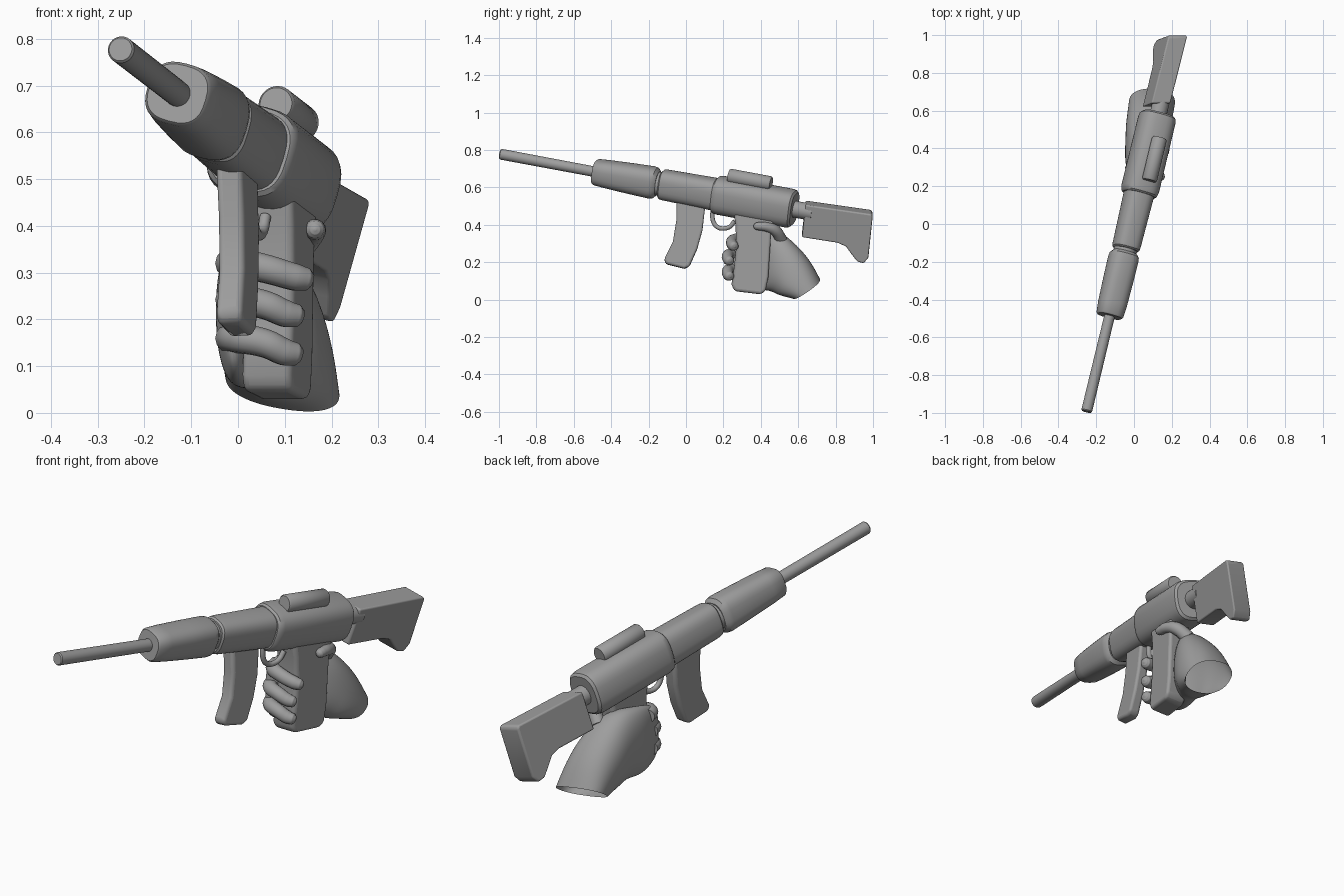
import bpy, bmesh, math
from mathutils import Vector

if "Cube" in bpy.data.objects:
    bpy.data.objects.remove(bpy.data.objects["Cube"])

# Gun axis: x and z as functions of y
def axis(y):
    return Vector((-0.012 + 0.241 * y, y, 0.592 - 0.187 * y))

D = Vector((0.241, 1, -0.187)).normalized()
ROLL = 0.25
U0 = D.cross(Vector((0, 0, 1))).normalized()
W0 = U0.cross(D)
U = U0 * math.cos(ROLL) - W0 * math.sin(ROLL)
W = U0 * math.sin(ROLL) + W0 * math.cos(ROLL)

# Dark grey used on every part
grey = bpy.data.materials.new("dark_grey")
grey.diffuse_color = (0.34, 0.34, 0.34, 1)
grey.use_nodes = True
grey.node_tree.nodes["Principled BSDF"].inputs["Base Color"].default_value = grey.diffuse_color


def shade(ob, angle):
    ob.data.materials.clear()
    ob.data.materials.append(grey)
    bpy.ops.object.select_all(action='DESELECT')
    ob.select_set(True)
    bpy.context.view_layer.objects.active = ob
    bpy.ops.object.shade_smooth_by_angle(angle=math.radians(angle))


def finish(bm, name, angle=35):
    bmesh.ops.recalc_face_normals(bm, faces=bm.faces)
    me = bpy.data.meshes.new(name)
    bm.to_mesh(me)
    bm.free()
    ob = bpy.data.objects.new(name, me)
    bpy.context.collection.objects.link(ob)
    shade(ob, angle)
    return ob


def loft(name, rings, cap_start=True, cap_end=True, angle=35):
    bm = bmesh.new()
    vr = [[bm.verts.new(p) for p in r] for r in rings]
    n = len(vr[0])
    for a, b in zip(vr, vr[1:]):
        for i in range(n):
            j = (i + 1) % n
            bm.faces.new((a[i], a[j], b[j], b[i]))
    if cap_start:
        bm.faces.new(vr[0])
    if cap_end:
        bm.faces.new(vr[-1])
    return finish(bm, name, angle)


def ring(c, a, b, power=2.0, n=32):
    # superellipse around c spanned by half-vectors a and b
    out = []
    for i in range(n):
        t = 2 * math.pi * i / n
        co, si = math.cos(t), math.sin(t)
        out.append(c + a * math.copysign(abs(co) ** (2 / power), co)
                   + b * math.copysign(abs(si) ** (2 / power), si))
    return out


def barrel_part(name, sections, power=2.0, offset=Vector()):
    # sections: (y, half width, half height) along the gun axis
    return loft(name, [ring(axis(y) + offset, U * w, W * h, power) for y, w, h in sections])


def plate(name, pts, thick, roll=0.0, shift=0.0, bevel=0.015):
    # side profile (y, z) given thickness, sheared onto the gun axis and rolled
    bm = bmesh.new()
    f = bm.faces.new([bm.verts.new((-thick / 2, y, z)) for y, z in pts])
    ext = bmesh.ops.extrude_face_region(bm, geom=[f])
    for v in ext['geom']:
        if isinstance(v, bmesh.types.BMVert):
            v.co.x += thick
    for v in bm.verts:
        a, x = axis(v.co.y), v.co.x
        v.co.x += a.x + shift + roll * (v.co.z - a.z)
        v.co.z -= roll * x
    ob = finish(bm, name)
    m = ob.modifiers.new("bevel", 'BEVEL')
    m.width, m.segments, m.limit_method = bevel, 4, 'ANGLE'
    m.angle_limit = math.radians(35)
    return ob


def tube(name, pts, radius, radii=None):
    cu = bpy.data.curves.new(name, 'CURVE')
    cu.dimensions = '3D'
    cu.bevel_depth, cu.bevel_resolution, cu.resolution_u = radius, 4, 8
    cu.use_fill_caps = True
    sp = cu.splines.new('BEZIER')
    sp.bezier_points.add(len(pts) - 1)
    for i, (bp, p) in enumerate(zip(sp.bezier_points, pts)):
        bp.co = p
        bp.handle_left_type = bp.handle_right_type = 'AUTO'
        bp.radius = radii[i] if radii else 1
    ob = bpy.data.objects.new(name, cu)
    bpy.context.collection.objects.link(ob)
    bpy.ops.object.select_all(action='DESELECT')
    ob.select_set(True)
    bpy.context.view_layer.objects.active = ob
    bpy.ops.object.convert(target='MESH')
    shade(bpy.context.object, 60)


# Barrel, handguard, receiver and stock tube
barrel_part("barrel", [(-0.993, .025, .025), (-0.988, .029, .029), (-0.42, .028, .028)])
barrel_part("handguard", [(-0.488, .064, .062), (-0.48, .07, .068), (-0.42, .075, .073),
                          (-0.3, .077, .08), (-0.185, .078, .085), (-0.165, .075, .082),
                          (-0.15, .062, .066)], 2.7)
barrel_part("neck", [(-0.18, .062, .064), (-0.1, .062, .064)])
barrel_part("front_receiver", [(-0.135, .062, .07), (-0.128, .069, .078), (-0.11, .071, .081),
                               (0.2, .078, .086)], 2.8)
barrel_part("rear_receiver", [(0.155, .084, .088), (0.163, .092, .097), (0.185, .097, .101),
                              (0.55, .096, .101), (0.57, .093, .097), (0.58, .083, .086)], 2.8)
barrel_part("stock_tube", [(0.55, .045, .045), (0.68, .045, .045)])

# Sight tube on top
barrel_part("sight", [(0.225, .035, .035), (0.232, .04, .04), (0.443, .04, .04),
                      (0.45, .035, .035)], offset=Vector((0.039, 0.005, 0.111)))

# Stock, magazine and grip
plate("stock", [(.64, .518), (.99, .468), (.998, .455), (.975, .235), (.95, .205), (.915, .215),
                (.88, .26), (.855, .295), (.81, .315), (.62, .345)], .1, ROLL, -.01, .008)
plate("magazine", [(-.05, .55), (-.052, .42), (-.07, .31), (-.117, .215), (-.108, .19),
                   (-.01, .165), (.018, .175), (.06, .27), (.088, .37), (.105, .52)],
      .056, -.05, bevel=.018)
plate("grip", [(.25, .5), (.265, .4), (.268, .28), (.258, .18), (.243, .08), (.26, .045),
               (.4, .028), (.425, .045), (.44, .12), (.448, .25), (.455, .35), (.475, .45)],
      .108, shift=.014, bevel=.035)

# Trigger guard
tube("trigger_guard", [axis(y) + Vector((.008, 0, z - axis(y).z)) for y, z in
                       [(.145, .5), (.145, .42), (.168, .388), (.2, .38), (.235, .39), (.26, .42)]], .012)

# Palm, wrapping behind the grip and open at the wrist: x, y, z, half width, half height, tilt, lean
palm = [(-.012, .235, .22, .012, .09, 0, 0), (-.008, .255, .22, .026, .125, 0, 0),
        (.0, .3, .215, .042, .15, 0, 0), (.005, .37, .215, .055, .165, 0, 0),
        (.05, .45, .22, .095, .17, .1, 0), (.07, .52, .178, .115, .15, .3, 0),
        (.086, .58, .12, .122, .128, .7, .01), (.095, .645, .057, .123, .088, .98, .02)]
hand = loft("hand", [ring(Vector((x, y, z)), Vector((w, 0, -lean)),
                          Vector((0, math.sin(t), math.cos(t))) * h, 2.3, 24)
                     for x, y, z, w, h, t, lean in palm], cap_end=False, angle=80)
sub = hand.modifiers.new("smooth", 'SUBSURF')
sub.levels = sub.render_levels = 2

# Fingers curling round the grip front, and thumb
for i, (z, end, y) in enumerate([(.3, .143, .245), (.222, .123, .222), (.14, .12, .222)]):
    tube("finger_%d" % (i + 1),
         [(-.02, y + .07, z + .02), (.0, y + .02, z + .02), (.06, y, z + .008),
          (end - .02, y + .005, z - .01), (end + .005, y + .012, z - .015),
          (end + .014, y + .015, z - .017), (end + .017, y + .016, z - .018)],
         .031, [1, 1.05, 1, .95, .8, .5, .1])
tube("thumb", [(.1, .51, .32), (.145, .475, .37), (.163, .43, .388), (.165, .39, .392),
               (.165, .372, .392), (.165, .364, .392), (.165, .361, .392)],
     .025, [1.3, 1.2, 1, .9, .75, .45, .1])
